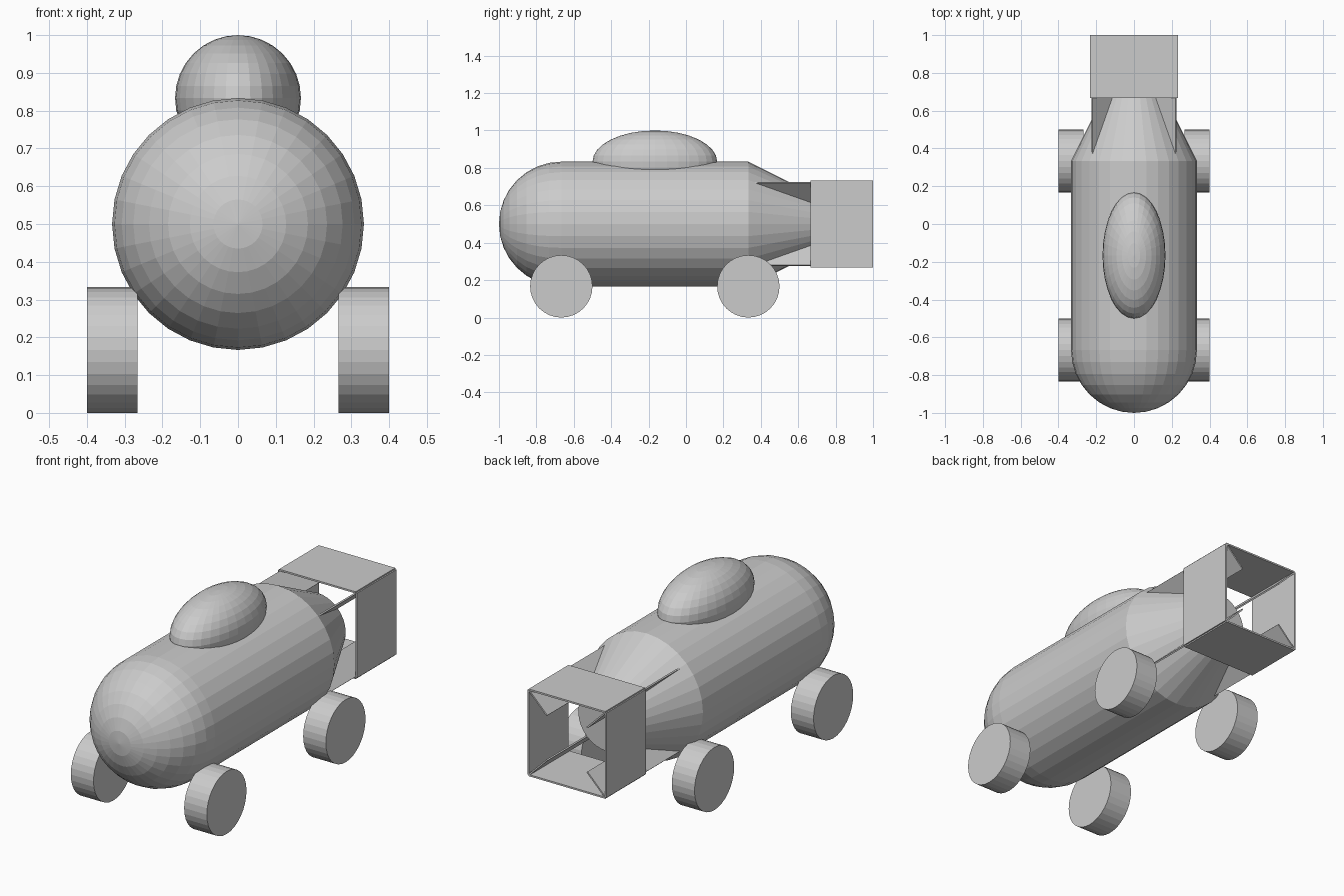
import bpy, bmesh, math
from mathutils import Matrix, Vector

if "Cube" in bpy.data.objects:
    bpy.data.objects.remove(bpy.data.objects["Cube"])

grey = bpy.data.materials.new("plain grey")
grey.diffuse_color = (0.6, 0.6, 0.6, 1)
grey.use_nodes = True
grey.node_tree.nodes["Principled BSDF"].inputs["Base Color"].default_value = grey.diffuse_color


def make(name, bm):
    bmesh.ops.recalc_face_normals(bm, faces=bm.faces)
    mesh = bpy.data.meshes.new(name)
    bm.to_mesh(mesh)
    bm.free()
    mesh.materials.append(grey)
    ob = bpy.data.objects.new(name, mesh)
    bpy.context.collection.objects.link(ob)
    return ob


R = 1 / 3      # hull radius
SEG = 32
MID = 0.5      # hull axis height

# Hull: round nose, straight barrel, tapered tail, turned around the y axis
profile = [(-2 * R - R * math.cos(a), R * math.sin(a))
           for a in (i * math.pi / 16 for i in range(1, 9))]
profile += [(R, R), (2 * R, R / 2)]
bm = bmesh.new()
rings = []
for y, r in profile:
    rings.append([bm.verts.new((r * math.cos(k * math.tau / SEG), y,
                                MID + r * math.sin(k * math.tau / SEG)))
                  for k in range(SEG)])
for a, b in zip(rings, rings[1:]):
    for k in range(SEG):
        n = (k + 1) % SEG
        bm.faces.new((a[k], a[n], b[n], b[k]))
tip = bm.verts.new((0, -1, MID))
for k in range(SEG):
    bm.faces.new((tip, rings[0][k], rings[0][(k + 1) % SEG]))
bm.faces.new(rings[-1])
make("hull", bm)

# Canopy bubble
bm = bmesh.new()
bmesh.ops.create_uvsphere(bm, u_segments=32, v_segments=16, radius=1,
                          matrix=Matrix.Translation((0, -R / 2, MID + R))
                          @ Matrix.Diagonal((R / 2, R, R / 2, 1)))
make("canopy", bm)

# Wheels
for side, sx in (("left", -1), ("right", 1)):
    for end, y in (("front", -2 * R), ("rear", R)):
        bm = bmesh.new()
        bmesh.ops.create_cone(bm, cap_ends=True, segments=32, radius1=R / 2,
                              radius2=R / 2, depth=0.4 * R,
                              matrix=Matrix.Translation((sx * R, y, R / 2))
                              @ Matrix.Rotation(math.pi / 2, 4, 'Y'))
        make(f"{end}_{side}_wheel", bm)

# Diagonal tail fins
OUT, T = 0.314, 0.008
outline = [(0.372, OUT), (1, OUT), (1, R / 2), (2 * R, R / 2)]
for i in range(4):
    turn = Matrix.Translation((0, 0, MID)) @ Matrix.Rotation(
        math.pi / 4 + i * math.pi / 2, 4, 'Y')
    bm = bmesh.new()
    face = bm.faces.new([bm.verts.new((r, y, -T / 2)) for y, r in outline])
    ext = bmesh.ops.extrude_face_region(bm, geom=[face])
    bmesh.ops.translate(bm, vec=Vector((0, 0, T)),
                        verts=[v for v in ext["geom"]
                               if isinstance(v, bmesh.types.BMVert)])
    bmesh.ops.transform(bm, matrix=turn, verts=bm.verts)
    make(f"tail_fin_{i + 1}", bm)

# Open box of four plates around the fins
for i, name in enumerate(("right", "bottom", "left", "top")):
    bm = bmesh.new()
    bmesh.ops.create_cube(bm, size=1,
                          matrix=Matrix.Translation((0, 0, MID))
                          @ Matrix.Rotation(i * math.pi / 2, 4, 'Y')
                          @ Matrix.Translation((0.2275, 2.5 * R, 0))
                          @ Matrix.Diagonal((0.009, R, 0.45, 1)))
    make(f"{name}_tail_plate", bm)
